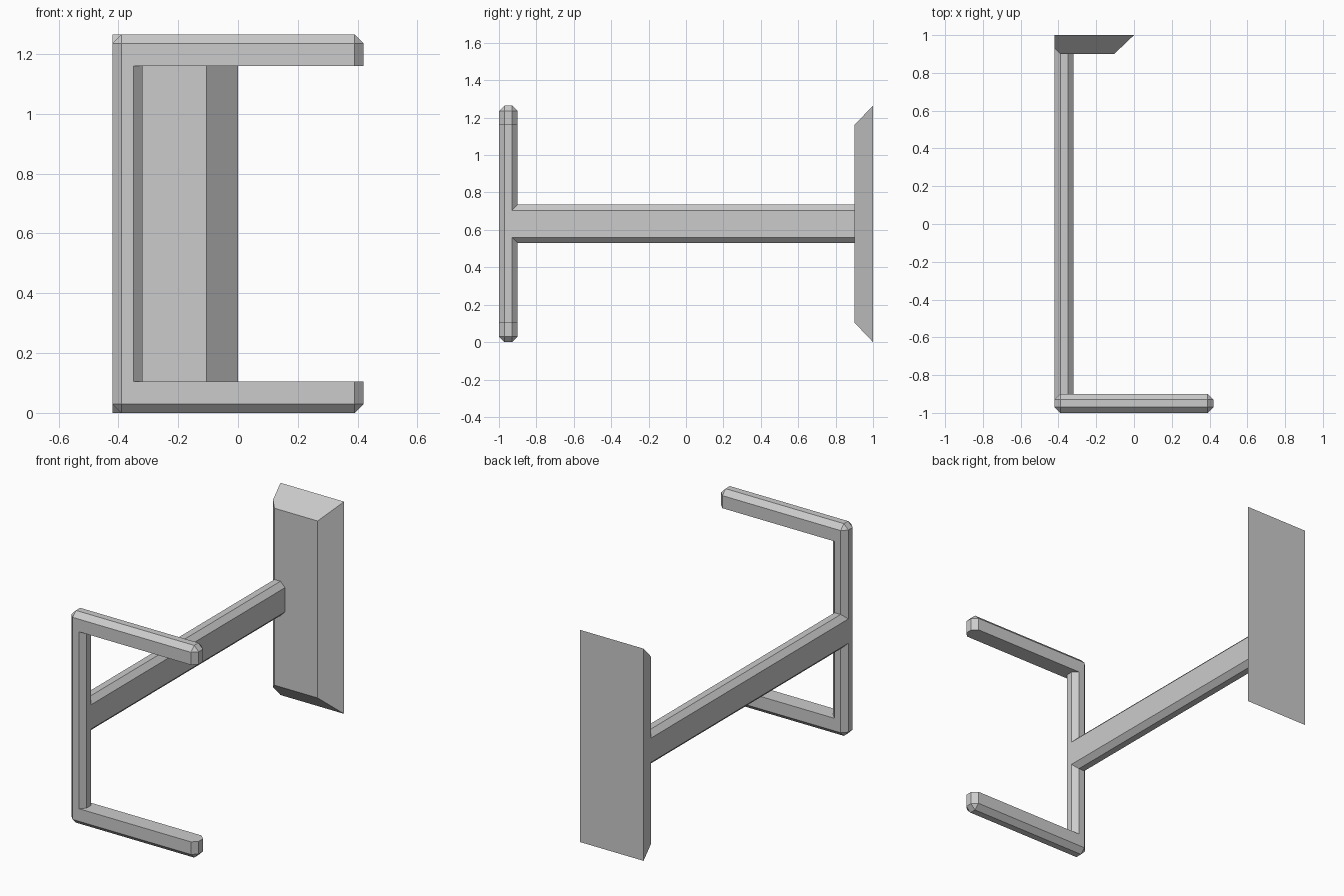
import bpy
import bmesh

if "Cube" in bpy.data.objects:
    bpy.data.objects.remove(bpy.data.objects["Cube"])

H = 1.265      # overall height
W = 0.42       # half width
T = 0.105      # bar thickness
C = 0.03       # chamfer size


def finish(bm, name):
    bmesh.ops.recalc_face_normals(bm, faces=bm.faces)
    mesh = bpy.data.meshes.new(name)
    bm.to_mesh(mesh)
    bm.free()
    obj = bpy.data.objects.new(name, mesh)
    bpy.context.collection.objects.link(obj)
    return obj


def prism(name, outline, bottom, top):
    """Vertical prism over an (x, y) outline; bottom and top give z for each y."""
    bm = bmesh.new()
    low = [bm.verts.new((x, y, bottom(y))) for x, y in outline]
    high = [bm.verts.new((x, y, top(y))) for x, y in outline]
    bm.faces.new(low)
    bm.faces.new(high)
    n = len(outline)
    for i in range(n):
        j = (i + 1) % n
        bm.faces.new((low[i], low[j], high[j], high[i]))
    return finish(bm, name)


def chamfered_box(name, lo, hi, only_along_y=False):
    bm = bmesh.new()
    bmesh.ops.create_cube(bm, size=1)
    for v in bm.verts:
        v.co = [(a + b) / 2 + c * (b - a) for a, b, c in zip(lo, hi, v.co)]
    edges = [e for e in bm.edges if not only_along_y
             or abs(e.verts[0].co.y - e.verts[1].co.y) > 0.5]
    bmesh.ops.bevel(bm, geom=edges, offset=C, offset_type='OFFSET',
                    segments=1, affect='EDGES')
    return finish(bm, name)


# C-shaped front frame: chamfered slab with its opening cut out,
# leaving a chamfered post and two square-edged inner arms
frame = chamfered_box("front_frame", (-W, -1, 0), (W, -0.9, H))
s = -W + 0.1   # inner face of the post
cutter = prism("frame_cutter",
               [(s - 2 * C, -1 - C), (s, -1 + C), (s, -0.9 - C),
                (s - 2 * C, -0.9 + C), (0.6, -0.9 + C), (0.6, -1 - C)],
               lambda y: T, lambda y: H - T)
cutter.hide_render = True
cut = frame.modifiers.new("opening", 'BOOLEAN')
cut.operation = 'DIFFERENCE'
cut.solver = 'EXACT'
cut.object = cutter
bpy.context.view_layer.objects.active = frame
bpy.ops.object.modifier_apply(modifier=cut.name)
bpy.data.objects.remove(cutter)

# Long connecting rail
chamfered_box("connecting_rail", (-W, -0.97, 0.53), (s, 0.95, 0.735), True)

# Back plate with sloped top, bottom and right side
slope = T / 0.1
prism("back_plate",
      [(-W, 1), (-W, 0.9 + C), (-W + C, 0.9), (-T, 0.9), (0, 1)],
      lambda y: slope * (1 - y), lambda y: H - slope * (1 - y))
